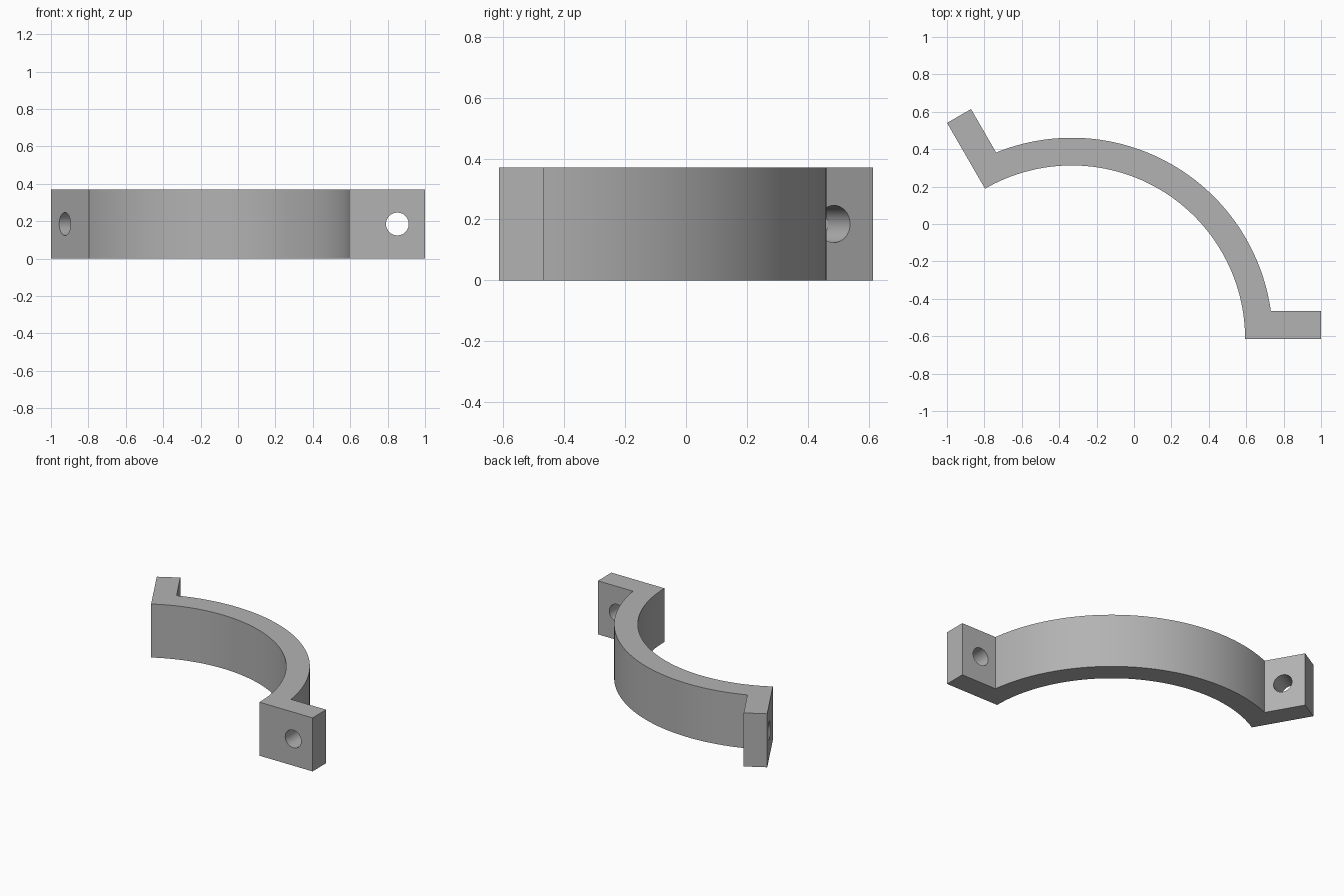
import bpy, bmesh
from math import radians, cos, sin, asin, sqrt
from mathutils import Vector, Matrix

cube = bpy.data.objects.get("Cube")
if cube:
    bpy.data.objects.remove(cube, do_unlink=True)

CENTRE = Vector((-0.333, -0.614, 0))
INNER, OUTER, TIP = 0.927, 1.075, 1.333
THICK, HEIGHT = 0.148, 0.37
HOLE_AT, HOLE_R = 1.185, 0.061
SWEEP = radians(120)
STEPS = 72

grey = bpy.data.materials.new("grey")
grey.use_nodes = True
colour = (0.45, 0.45, 0.45, 1)
grey.diffuse_color = colour
grey.node_tree.nodes["Principled BSDF"].inputs["Base Color"].default_value = colour


def add_object(name, bm):
    mesh = bpy.data.meshes.new(name)
    bm.to_mesh(mesh)
    bm.free()
    mesh.materials.append(grey)
    obj = bpy.data.objects.new(name, mesh)
    bpy.context.collection.objects.link(obj)
    return obj


def arc(radius, start, end):
    angles = [start + (end - start) * i / STEPS for i in range(STEPS + 1)]
    return [CENTRE + radius * Vector((cos(a), sin(a), 0)) for a in angles]


def flange(angle, side):
    """Outer corners of a radial flange: tip, inner tip, root on the arc."""
    out = Vector((cos(angle), sin(angle), 0))
    across = side * THICK * Vector((-out.y, out.x, 0))
    return [CENTRE + out * TIP, CENTRE + out * TIP + across]


# Clamp outline: outer arc between the flange roots, inner arc back again
root = asin(THICK / OUTER)
outline = flange(0, 1) + arc(OUTER, root, SWEEP - root)
outline += flange(SWEEP, -1)[::-1] + arc(INNER, SWEEP, 0)
bm = bmesh.new()
face = bm.faces.new([bm.verts.new(p) for p in outline])
walls = bmesh.ops.extrude_face_region(bm, geom=[face])
top = [v for v in walls["geom"] if isinstance(v, bmesh.types.BMVert)]
bmesh.ops.translate(bm, verts=top, vec=(0, 0, HEIGHT))
bmesh.ops.recalc_face_normals(bm, faces=bm.faces)
clamp = add_object("half_clamp", bm)

# Bolt holes through both flanges
bm = bmesh.new()
for angle, side in ((0, 1), (SWEEP, -1)):
    place = (Matrix.Translation(CENTRE) @ Matrix.Rotation(angle, 4, 'Z')
             @ Matrix.Translation((HOLE_AT, side * THICK / 2, HEIGHT / 2))
             @ Matrix.Rotation(radians(90), 4, 'X'))
    bmesh.ops.create_cone(bm, cap_ends=True, segments=48, radius1=HOLE_R,
                          radius2=HOLE_R, depth=THICK * 1.5, matrix=place)
cutter = add_object("bolt_hole_cutter", bm)
cutter.hide_render = True

cut = clamp.modifiers.new("bolt_holes", 'BOOLEAN')
cut.operation = 'DIFFERENCE'
cut.solver = 'EXACT'
cut.object = cutter
bpy.ops.object.select_all(action='DESELECT')
clamp.select_set(True)
bpy.context.view_layer.objects.active = clamp
bpy.ops.object.modifier_apply(modifier=cut.name)
bpy.data.objects.remove(cutter, do_unlink=True)
bpy.ops.object.shade_smooth_by_angle(angle=radians(30))
